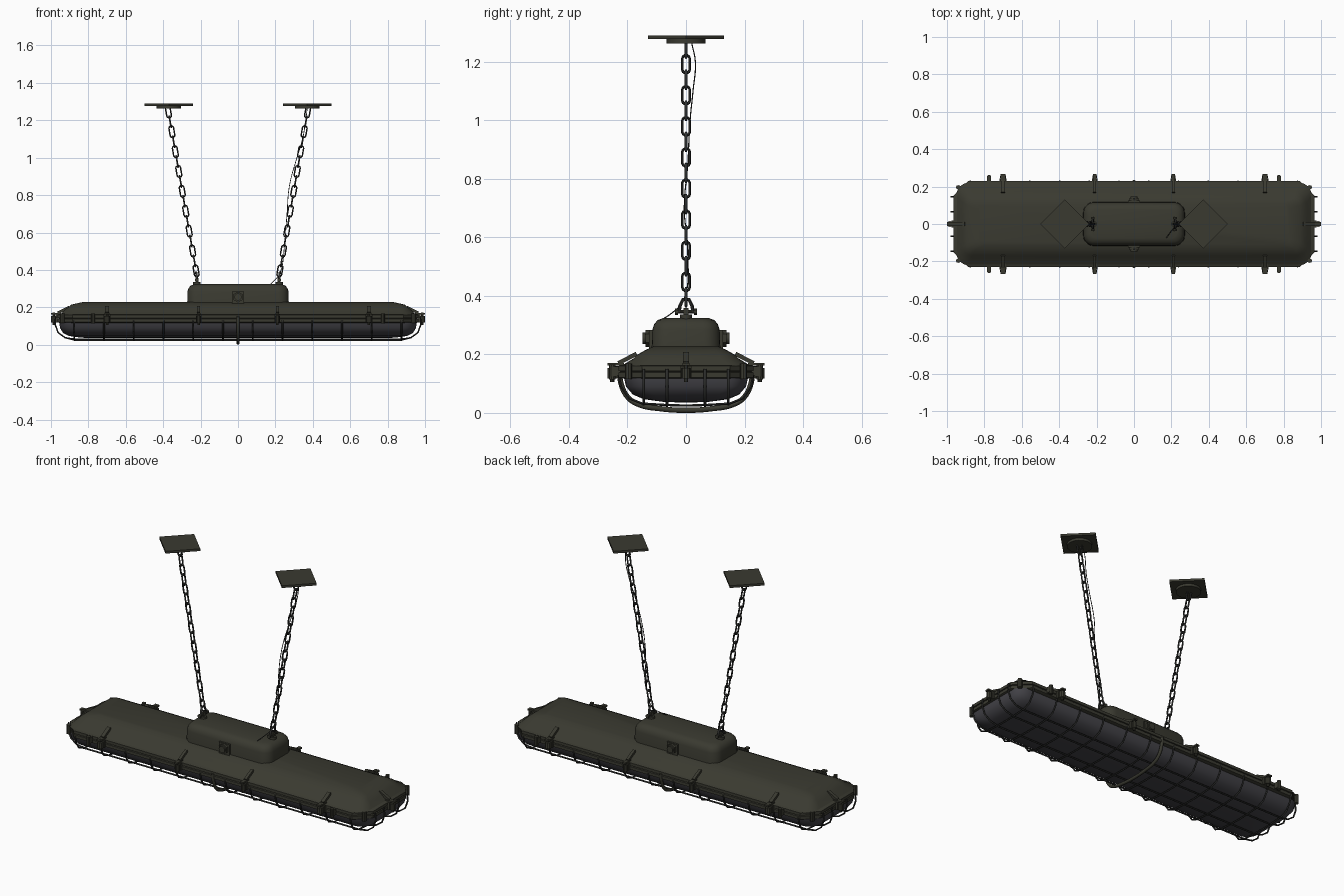
import bpy, bmesh, math
from mathutils import Vector, Matrix

if "Cube" in bpy.data.objects:
    bpy.data.objects.remove(bpy.data.objects["Cube"])


def mat(name, c):
    m = bpy.data.materials.new(name)
    m.diffuse_color = (*c, 1)
    m.use_nodes = True
    m.node_tree.nodes["Principled BSDF"].inputs["Base Color"].default_value = m.diffuse_color
    return m


OLIVE = mat("olive_paint", (0.042, 0.042, 0.030))
GLASS = mat("smoked_lens", (0.058, 0.057, 0.066))
STEEL = mat("dark_steel", (0.030, 0.031, 0.029))


def finish(name, bm, m, angle=35):
    bmesh.ops.recalc_face_normals(bm, faces=bm.faces)
    me = bpy.data.meshes.new(name)
    bm.to_mesh(me)
    bm.free()
    ob = bpy.data.objects.new(name, me)
    bpy.context.collection.objects.link(ob)
    me.materials.append(m)
    bpy.ops.object.select_all(action='DESELECT')
    bpy.context.view_layer.objects.active = ob
    ob.select_set(True)
    bpy.ops.object.shade_smooth_by_angle(angle=math.radians(angle))
    return ob


def loft(name, rings, m, n=4, angle=35):
    """Stack of rounded rectangles: (half x, half y, corner radius, z)."""
    bm = bmesh.new()
    prev = None
    for hx, hy, r, z in rings:
        ring = []
        for q, (sx, sy) in enumerate([(1, 1), (-1, 1), (-1, -1), (1, -1)]):
            for i in range(n + 1):
                a = math.pi / 2 * (q + i / n)
                ring.append(bm.verts.new((sx * (hx - r) + r * math.cos(a),
                                          sy * (hy - r) + r * math.sin(a), z)))
        if prev:
            k = len(ring)
            for i in range(k):
                bm.faces.new((prev[i], prev[(i + 1) % k], ring[(i + 1) % k], ring[i]))
        else:
            bm.faces.new(ring)
        prev = ring
    bm.faces.new(prev)
    return finish(name, bm, m, angle)


def box(bm, c, s, rot=0):
    M = Matrix.Translation(c) @ Matrix.Rotation(rot, 4, 'Z') @ Matrix.Diagonal((*s, 1))
    bmesh.ops.create_cube(bm, size=1, matrix=M)


def cyl(bm, c, r, depth, axis='Z', n=12):
    R = {'Z': Matrix(), 'X': Matrix.Rotation(math.pi / 2, 4, 'Y'),
         'Y': Matrix.Rotation(math.pi / 2, 4, 'X')}[axis].to_4x4()
    bmesh.ops.create_cone(bm, cap_ends=True, segments=n, radius1=r, radius2=r, depth=depth,
                          matrix=Matrix.Translation(c) @ R)


def tubes(name, paths, r, m, closed=False, smooth=False, res=1):
    """Round wires along point paths, turned into one mesh."""
    cu = bpy.data.curves.new(name, 'CURVE')
    cu.dimensions = '3D'
    cu.bevel_depth = r
    cu.bevel_resolution = res
    cu.use_fill_caps = True
    cu.resolution_u = 5
    for pts in paths:
        sp = cu.splines.new('BEZIER' if smooth else 'POLY')
        if smooth:
            sp.bezier_points.add(len(pts) - 1)
            for b, p in zip(sp.bezier_points, pts):
                b.co = p
                b.handle_left_type = b.handle_right_type = 'AUTO'
        else:
            sp.points.add(len(pts) - 1)
            for b, p in zip(sp.points, pts):
                b.co = (*p, 1)
        sp.use_cyclic_u = closed
    ob = bpy.data.objects.new(name, cu)
    bpy.context.collection.objects.link(ob)
    me = bpy.data.meshes.new_from_object(ob.evaluated_get(bpy.context.evaluated_depsgraph_get()))
    bpy.data.objects.remove(ob)
    bm = bmesh.new()
    bm.from_mesh(me)
    bpy.data.meshes.remove(me)
    for f in bm.faces:
        f.material_index = 0
    return finish(name, bm, m, 60)


# Housing: chamfered flange and sloped raised roof
loft("housing_flange", [(0.955, 0.222, 0.075, 0.117), (0.965, 0.230, 0.08, 0.121),
                        (0.965, 0.230, 0.08, 0.138), (0.955, 0.222, 0.075, 0.141),
                        (0.965, 0.230, 0.08, 0.144), (0.965, 0.230, 0.08, 0.160),
                        (0.958, 0.224, 0.075, 0.164)], OLIVE, n=1)
loft("housing_roof", [(0.950, 0.222, 0.07, 0.160), (0.925, 0.178, 0.06, 0.187),
                      (0.912, 0.168, 0.05, 0.198), (0.890, 0.138, 0.04, 0.215),
                      (0.830, 0.110, 0.03, 0.228)], OLIVE)

# Lens
loft("lens", [(0.955, 0.212, 0.07, 0.120), (0.952, 0.205, 0.07, 0.090),
              (0.935, 0.182, 0.07, 0.063), (0.905, 0.145, 0.06, 0.047),
              (0.840, 0.080, 0.05, 0.038), (0.800, 0.030, 0.02, 0.036)], GLASS, n=5, angle=50)

# Junction box on top
loft("junction_box", [(0.272, 0.118, 0.055, 0.205), (0.270, 0.115, 0.055, 0.285),
                      (0.264, 0.109, 0.05, 0.303), (0.252, 0.097, 0.045, 0.317),
                      (0.232, 0.078, 0.04, 0.324)], OLIVE, n=5, angle=45)

# Cable glands on both long sides of the box
bm = bmesh.new()
for s in (-1, 1):
    box(bm, (0, s * 0.118, 0.250), (0.066, 0.016, 0.068))
    cyl(bm, (0, s * 0.130, 0.255), 0.029, 0.018, 'Y', 6)
    cyl(bm, (0, s * 0.138, 0.255), 0.019, 0.020, 'Y', 16)
finish("cable_glands", bm, OLIVE)

# Latches: lever on the roof slope, bracket and bolt outside the flange
bm = bmesh.new()
bolts = bmesh.new()


def latch(x, y, ang, k=1.0):
    """Latch at flange point, pointing outward along ang."""
    M = Matrix.Translation((x, y, 0)) @ Matrix.Rotation(ang, 4, 'Z')
    t = bmesh.new()
    box(t, (0.010, 0, 0.166), (0.056, 0.020 * k, 0.009))
    box(t, (0.004, 0, 0.140), (0.016, 0.030 * k, 0.042))
    cyl(t, (0.022, 0, 0.136), 0.013 * k, 0.036, 'Z', 10)
    cyl(t, (0.022, 0, 0.138), 0.007, 0.066, 'Z', 8)
    # sloped lever
    L = Matrix.Translation((-0.030, 0, 0.186)) @ Matrix.Rotation(0.48, 4, 'Y')
    bmesh.ops.create_cube(t, size=1, matrix=L @ Matrix.Diagonal((0.070, 0.016 * k, 0.014, 1)))
    t.transform(M)
    tmp = bpy.data.meshes.new("tmp")
    t.to_mesh(tmp)
    t.free()
    bm.from_mesh(tmp)
    bpy.data.meshes.remove(tmp)


for s in (-1, 1):
    for x in (-0.70, -0.21, 0.21, 0.70):
        latch(x, s * 0.230, s * math.pi / 2, 1.3 if abs(x) > 0.5 else 1.0)
    latch(s * 0.963, 0, 0 if s > 0 else math.pi, 1.2)
    for x in (-0.775, 0.775):  # hinge lugs beside the outer latches
        box(bolts, (x, s * 0.236, 0.142), (0.022, 0.040, 0.034))
        cyl(bolts, (x, s * 0.252, 0.140), 0.011, 0.052, 'Z', 10)
    for x in (-0.94, 0.94):    # corner bolts
        cyl(bolts, (x, s * 0.196, 0.142), 0.012, 0.052, 'Z', 8)
finish("latches", bm, OLIVE)
finish("hinge_lugs", bolts, OLIVE)

# Wire cage: cross ribs and lengthwise wires turned up at the ends
half = [(0.230, 0.130), (0.222, 0.090), (0.195, 0.050), (0.150, 0.032), (0.070, 0.027)]
profile = [(-y, z) for y, z in half] + [(0, 0.025)] + half[::-1]
ribs = [[(x, y, z) for y, z in profile]
        for x in [-0.875 + 0.159 * i for i in range(12)]]
longs = []
for y in (-0.145, -0.065, 0.065, 0.145):
    zb = 0.024 if abs(y) < 0.1 else 0.029
    end = [(0.975, 0.150), (0.978, 0.110), (0.962, 0.065), (0.925, 0.038), (0.870, zb)]
    longs.append([(-x, y, z) for x, z in end] + [(x, y, z) for x, z in end[::-1]])
tubes("cage_wires", ribs + longs, 0.0045, STEEL)

# Heavy centre hoop under the cage
h = [(0.228, 0.150), (0.222, 0.100), (0.200, 0.055), (0.165, 0.030), (0.085, 0.014)]
tubes("centre_hoop", [[(0, -y, z) for y, z in h] + [(0, 0, 0.009)]
                      + [(0, y, z) for y, z in h[::-1]]], 0.009, OLIVE, smooth=True, res=2)

# Hangers: ceiling plates, shackles and chains
LINKS, PITCH = 17, 0.0515
links, shackles = [], []
plates, pins = bmesh.new(), bmesh.new()
for s in (-1, 1):
    box(plates, (s * 0.370, 0, 1.2835), (0.184, 0.184, 0.013), math.pi / 4)
    cyl(plates, (s * 0.370, 0, 1.271), 0.066, 0.016, 'Z', 24)
    base, top = Vector((s * 0.224, 0, 0.395)), Vector((s * 0.372, 0, 1.245))
    d = (top - base).normalized()
    side = [Vector((0, 1, 0)), Vector((d.z, 0, -d.x))]
    for i in range(LINKS):
        c = base.lerp(top, i / (LINKS - 1))
        w = side[(i + 1) % 2]
        pts = []
        for k in range(12):  # stadium-shaped link
            a = math.pi * (k if k < 6 else k - 1 + 0) / 5 if k < 6 else math.pi * (k - 1) / 5
            up = 0.020 if k < 6 else -0.020
            pts.append(c + w * (0.0125 * math.cos(a)) + d * (up + 0.0115 * math.sin(a)))
        links.append(pts)
    # ceiling eye, box shackle and its pin
    cyl(pins, (s * 0.220, 0, 0.328), 0.020, 0.016, 'Z', 12)
    box(pins, (s * 0.220, 0, 0.342), (0.016, 0.018, 0.032))
    cyl(pins, (s * 0.220, 0, 0.346), 0.006, 0.076, 'Y', 10)
    for q in (-1, 1):
        cyl(pins, (s * 0.220, q * 0.033, 0.346), 0.011, 0.010, 'Y', 6)
    shackles.append([(s * 0.220, -0.024, 0.340), (s * 0.221, -0.021, 0.365),
                     (s * 0.223, -0.010, 0.388), (s * 0.224, 0.010, 0.388),
                     (s * 0.221, 0.021, 0.365), (s * 0.220, 0.024, 0.340)])
finish("ceiling_plates", plates, OLIVE)
finish("shackle_pins", pins, OLIVE)
tubes("chains", links, 0.0045, STEEL, closed=True)
tubes("shackles", shackles, 0.006, STEEL)

# Thin supply cable wound loosely up the right chain
tubes("supply_cable", [[(0.160, -0.095, 0.312), (0.190, -0.050, 0.340), (0.225, -0.008, 0.385),
                        (0.250, 0.006, 0.55), (0.262, -0.006, 0.70), (0.275, 0.006, 0.85),
                        (0.315, 0.014, 1.00), (0.345, 0.024, 1.10), (0.362, 0.032, 1.20),
                        (0.370, 0.020, 1.262)]], 0.002, STEEL, smooth=True)
